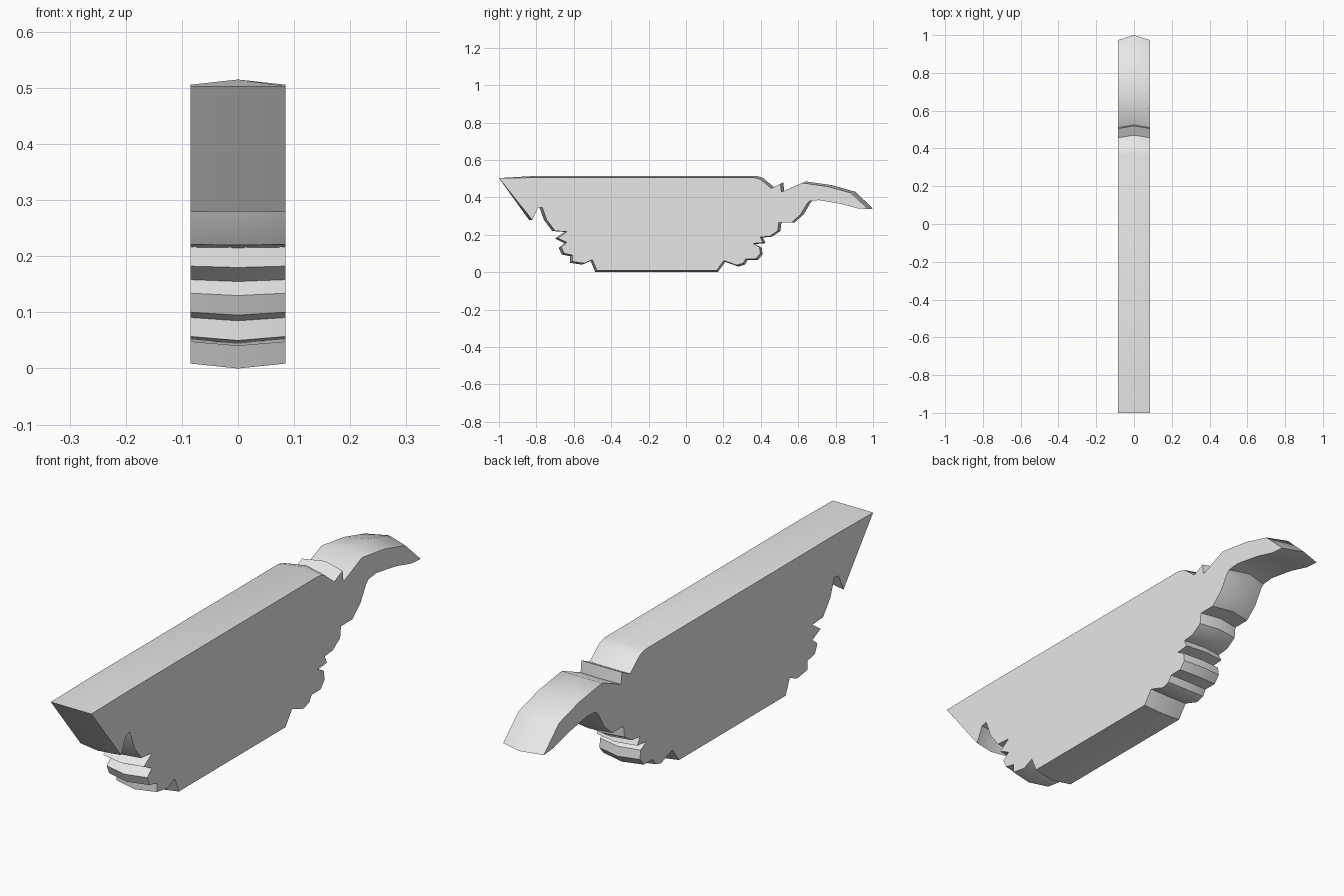
import bpy
import bmesh
import math

default_cube = bpy.data.objects.get("Cube")
if default_cube:
    bpy.data.objects.remove(default_cube, do_unlink=True)

HALF_WIDTH = 0.085
PIVOT_Y, PIVOT_Z = -0.1, 0.25   # the side outlines shrink towards this point
SHRINK_Y, SHRINK_Z = 0.976, 0.965

# Outline of the middle ridge as (y, z), section by section
front_tip = [(-1, .503)]
front_moulding = [
    (-.84, .28), (-.81, .345), (-.785, .35), (-.76, .28), (-.715, .22), (-.65, .215),
    (-.7, .18), (-.65, .155), (-.68, .13), (-.665, .095), (-.62, .085),
    (-.62, .05), (-.555, .04), (-.51, .06)]
base = [(-.485, 0), (.17, 0)]
back_moulding = [
    (.21, .055), (.28, .03), (.315, .04), (.33, .065), (.385, .065),
    (.41, .095), (.405, .13), (.37, .15), (.425, .155), (.41, .185),
    (.46, .19), (.505, .22), (.51, .265), (.58, .265), (.63, .31),
    (.665, .37), (.68, .385)]
tail_underside = [(.73, .39), (.85, .37), (.94, .345)]
tail_top = [(1, .34), (.905, .43), (.78, .465), (.64, .485)]
notch = [(.525, .435), (.52, .48), (.47, .455)]
top_edge = [(.41, .505), (.375, .515), (-.8, .515)]

outline = (front_tip + front_moulding + base + back_moulding
           + tail_underside + tail_top + notch + top_edge)


def shrink(point):
    """Move an outline point inwards for the two side faces."""
    y, z = point
    if point in front_tip:
        return point
    return (PIVOT_Y + (y - PIVOT_Y) * SHRINK_Y,
            PIVOT_Z + (z - PIVOT_Z) * SHRINK_Z)


def add_slice(mesh, points, x):
    return [mesh.verts.new((x, y, z)) for y, z in points]


# Body: three slices joined into a slab with a raised middle ridge
bm = bmesh.new()
side_outline = [shrink(point) for point in outline]
slices = [
    add_slice(bm, side_outline, -HALF_WIDTH),
    add_slice(bm, outline, 0),
    add_slice(bm, side_outline, HALF_WIDTH)]
for first, second in zip(slices, slices[1:]):
    for i in range(len(outline)):
        j = (i + 1) % len(outline)
        bm.faces.new((first[i], first[j], second[j], second[i]))
bm.faces.new(slices[0])
bm.faces.new(reversed(slices[-1]))
bmesh.ops.recalc_face_normals(bm, faces=bm.faces)

mesh = bpy.data.meshes.new("carved_bracket")
bm.to_mesh(mesh)
bm.free()
bracket = bpy.data.objects.new("carved_bracket", mesh)
bpy.context.collection.objects.link(bracket)

# Plain grey finish
grey = bpy.data.materials.new("light_grey")
grey.use_nodes = True
colour = (0.8, 0.8, 0.8, 1)
grey.diffuse_color = colour
grey.node_tree.nodes["Principled BSDF"].inputs["Base Color"].default_value = colour
mesh.materials.append(grey)

# Smooth the gentle curves and keep the carved edges crisp
bpy.ops.object.select_all(action="DESELECT")
bracket.select_set(True)
bpy.context.view_layer.objects.active = bracket
bpy.ops.object.shade_smooth_by_angle(angle=math.radians(40))
